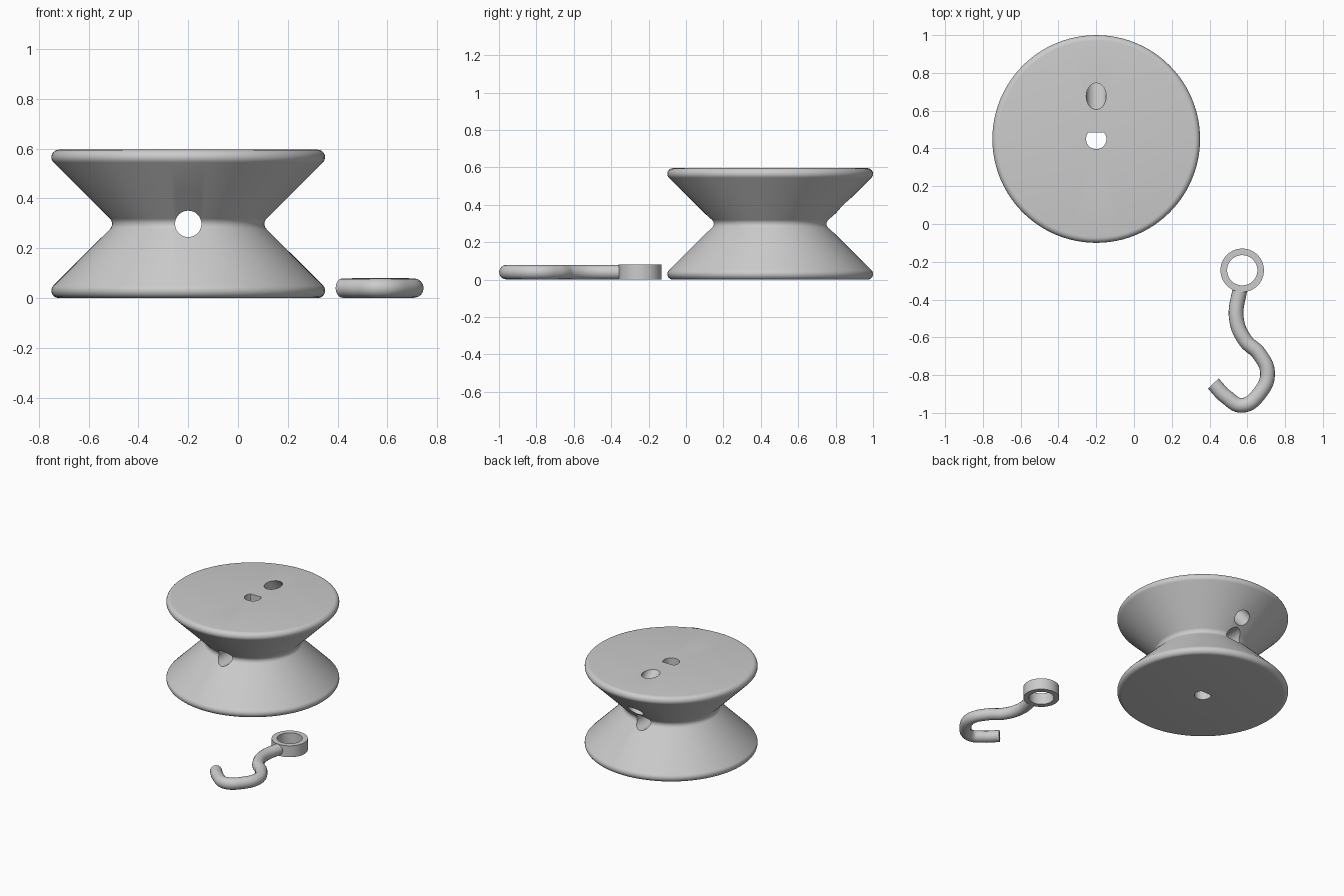
import bpy, bmesh
from math import sin, cos, pi, radians
from mathutils import Matrix, Vector

cube = bpy.data.objects.get("Cube")
if cube:
    bpy.data.objects.remove(cube, do_unlink=True)

grey = bpy.data.materials.new("plain grey")
grey.use_nodes = True
grey.diffuse_color = (0.6, 0.6, 0.6, 1)
grey.node_tree.nodes["Principled BSDF"].inputs["Base Color"].default_value = (0.6, 0.6, 0.6, 1)


def add_object(name, data, location=(0, 0, 0)):
    ob = bpy.data.objects.new(name, data)
    ob.location = location
    bpy.context.collection.objects.link(ob)
    data.materials.append(grey)
    return ob


def activate(ob):
    bpy.ops.object.select_all(action="DESELECT")
    ob.select_set(True)
    bpy.context.view_layer.objects.active = ob


def lathe(name, profile, location, closed=False):
    """Spin an (r, z) profile around the vertical axis."""
    bm = bmesh.new()
    verts = [bm.verts.new((r, 0, z)) for r, z in profile]
    pairs = list(zip(verts, verts[1:]))
    if closed:
        pairs.append((verts[-1], verts[0]))
    edges = [bm.edges.new(p) for p in pairs]
    bmesh.ops.spin(bm, geom=verts + edges, axis=(0, 0, 1), cent=(0, 0, 0),
                   angle=2 * pi, steps=96)
    bmesh.ops.remove_doubles(bm, verts=bm.verts, dist=1e-5)
    bmesh.ops.recalc_face_normals(bm, faces=bm.faces)
    me = bpy.data.meshes.new(name)
    bm.to_mesh(me)
    bm.free()
    return add_object(name, me, location)


def arc(r, z, radius, start, end, steps):
    angles = [radians(start + (end - start) * i / steps) for i in range(steps + 1)]
    return [(r + radius * cos(a), z + radius * sin(a)) for a in angles]


def drill(target, radius, length, matrix, flat=None):
    """Cut a round hole, or a D-shaped one when flat limits its +y side."""
    bm = bmesh.new()
    bmesh.ops.create_cone(bm, cap_ends=True, segments=48, radius1=radius,
                          radius2=radius, depth=length)
    if flat is not None:
        cut = bmesh.ops.bisect_plane(bm, geom=bm.verts[:] + bm.edges[:] + bm.faces[:],
                                     plane_co=(0, flat, 0), plane_no=(0, 1, 0),
                                     clear_outer=True)["geom_cut"]
        bmesh.ops.holes_fill(bm, edges=[e for e in cut if isinstance(e, bmesh.types.BMEdge)])
    bm.transform(matrix)
    bmesh.ops.recalc_face_normals(bm, faces=bm.faces)
    me = bpy.data.meshes.new("drill")
    bm.to_mesh(me)
    bm.free()
    cutter = add_object("drill", me, target.location)
    cutter.hide_render = True
    activate(target)
    mod = target.modifiers.new("hole", "BOOLEAN")
    mod.operation, mod.solver, mod.object = "DIFFERENCE", "EXACT", cutter
    bpy.ops.object.modifier_apply(modifier=mod.name)
    bpy.data.objects.remove(cutter, do_unlink=True)


# Double-cone spool with rounded rims and neck
H = 0.596
rim = arc(0.52, H - 0.03, 0.03, 90, -45, 8)
neck = arc(0.336, H / 2, 0.03, 135, 225, 6)
lower_rim = [(r, H - z) for r, z in reversed(rim)]
spool = lathe("spool", [(0, H)] + rim + neck + lower_rim + [(0, 0)], (-0.2, 0.45, 0))

# D-shaped axle hole, cross hole and the two slanted cord holes
drill(spool, 0.054, 1, Matrix.Translation((0, 0, H / 2)), flat=0.035)
drill(spool, 0.053, 2, Matrix.Translation((0, 0, H / 2)) @ Matrix.Rotation(pi / 2, 4, "X"))
for side in (-1, 1):
    top = Vector((0, side * 0.226, H))
    rim_side = Vector((0, side * 0.395, 0.4))
    tilt = (top - rim_side).to_track_quat("Z", "Y").to_matrix().to_4x4()
    drill(spool, 0.053, 0.56, Matrix.Translation((top + rim_side) / 2) @ tilt)

# Hook eye
eye = lathe("hook_eye", [(0.115, 0), (0.115, 0.08), (0.08, 0.08), (0.08, 0)],
            (0.573, -0.245, 0), closed=True)

# Bent hook rod
path = [(0.562, -0.335), (0.542, -0.5), (0.588, -0.615), (0.663, -0.688),
        (0.707, -0.79), (0.668, -0.892), (0.573, -0.96), (0.488, -0.915), (0.42, -0.845)]
curve = bpy.data.curves.new("hook_rod", "CURVE")
curve.dimensions = "3D"
curve.bevel_depth = 0.039
curve.bevel_resolution = 6
curve.resolution_u = 10
curve.use_fill_caps = True
spline = curve.splines.new("BEZIER")
spline.bezier_points.add(len(path) - 1)
for point, (x, y) in zip(spline.bezier_points, path):
    point.co = (x, y, 0.04)
    point.handle_left_type = point.handle_right_type = "AUTO"
rod = add_object("hook_rod", curve)
activate(rod)
bpy.ops.object.convert(target="MESH")
rod = bpy.context.view_layer.objects.active

for ob in (spool, eye, rod):
    activate(ob)
    bpy.ops.object.shade_smooth_by_angle(angle=radians(30))
